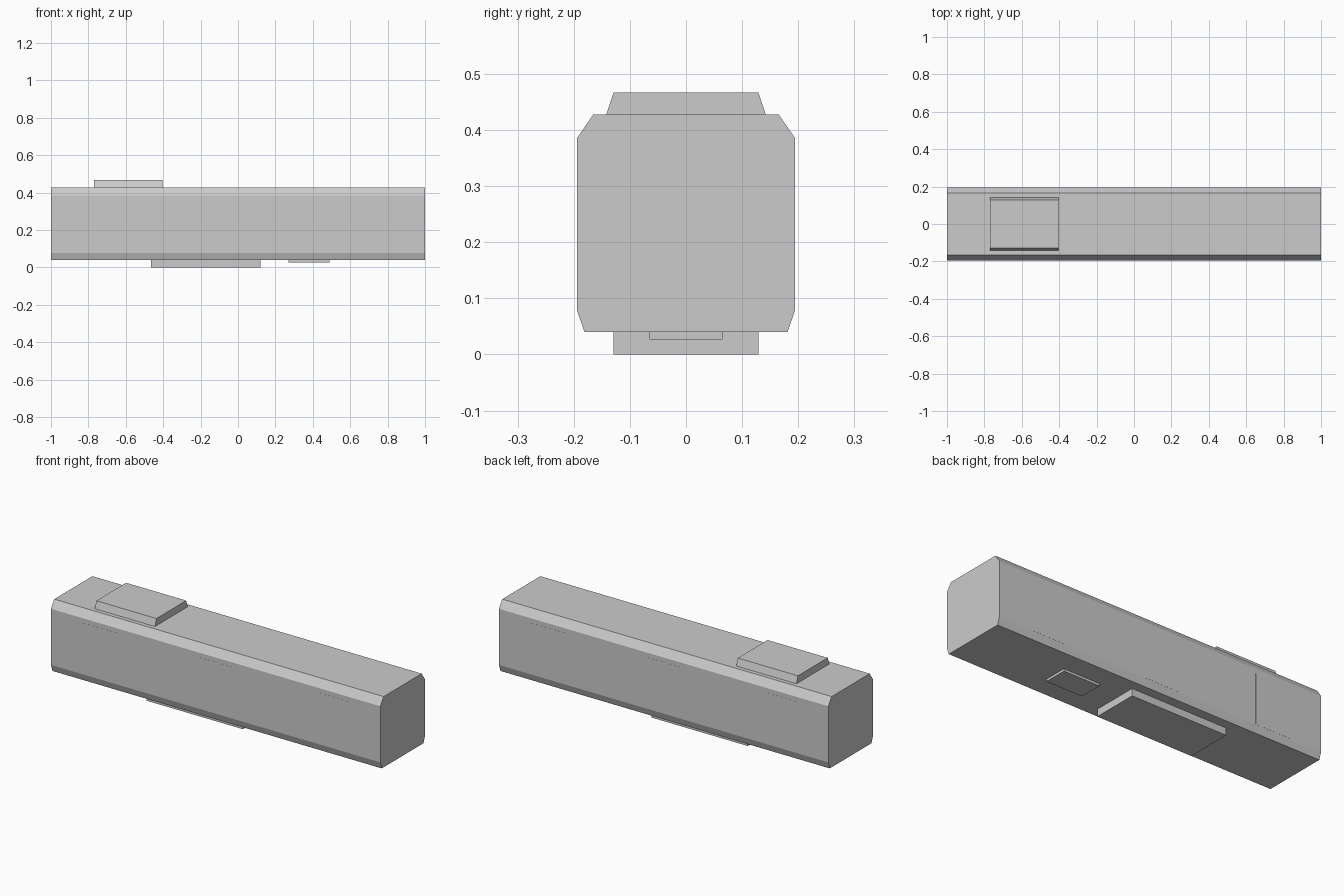
import bpy, bmesh

if "Cube" in bpy.data.objects:
    bpy.data.objects.remove(bpy.data.objects["Cube"])


def extrude_profile(name, profile, x0, x1):
    """Solid with a (y, z) outline swept along x."""
    bm = bmesh.new()
    face = bm.faces.new([bm.verts.new((x0, y, z)) for y, z in profile])
    swept = bmesh.ops.extrude_face_region(bm, geom=[face])["geom"]
    verts = [g for g in swept if isinstance(g, bmesh.types.BMVert)]
    bmesh.ops.translate(bm, verts=verts, vec=(x1 - x0, 0, 0))
    bmesh.ops.recalc_face_normals(bm, faces=bm.faces[:])
    mesh = bpy.data.meshes.new(name)
    bm.to_mesh(mesh)
    bm.free()
    obj = bpy.data.objects.new(name, mesh)
    bpy.context.collection.objects.link(obj)
    return obj


def mirrored(half):
    """Complete a right-hand outline, given bottom to top."""
    return half + [(-y, z) for y, z in reversed(half)]


# Carriage body with chamfered edges
extrude_profile("carriage_body", mirrored(
    [(0.181, 0.04), (0.194, 0.078), (0.194, 0.386), (0.165, 0.428)]), -1, 1)

# Roof unit with sloped sides
extrude_profile("roof_unit", mirrored([(0.142, 0.428), (0.129, 0.467)]), -0.77, -0.405)

# Boxes hung under the floor
extrude_profile("underfloor_box", mirrored([(0.129, 0.0), (0.129, 0.04)]), -0.465, 0.12)
extrude_profile("small_underfloor_box", mirrored([(0.065, 0.027), (0.065, 0.04)]), 0.27, 0.49)

# Three nearly flush door panels on each side
for side_name, side in (("front", -1), ("back", 1)):
    for door_name, x in (("left", -0.7), ("middle", 0.0), ("right", 0.7)):
        y0, y1 = side * 0.192, side * 0.1945
        extrude_profile(f"{side_name}_{door_name}_door",
                        [(y0, 0.08), (y1, 0.08), (y1, 0.36), (y0, 0.36)],
                        x - 0.106, x + 0.106)
